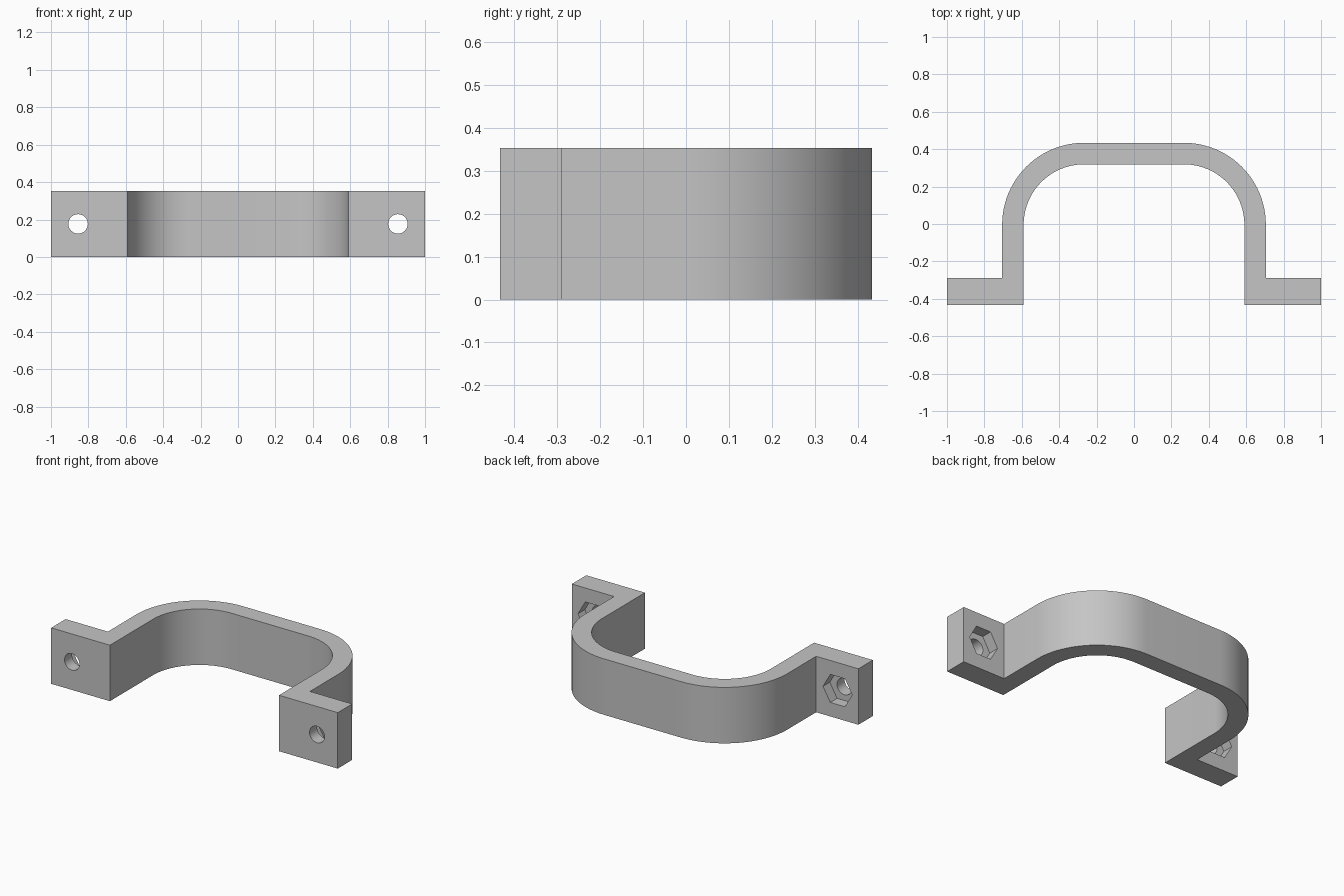
import bpy, bmesh
from math import sin, cos, pi

HEIGHT = 0.353          # width of the strap
FRONT, BACK = -0.434, 0.434
FOOT_BACK = -0.29       # rear face of the mounting feet
OUTER, INNER = 0.438, 0.323   # bend radii
BEND_X, BEND_Y = 0.267, BACK - OUTER
HOLE_X = 0.855
STEPS = 24

cube = bpy.data.objects.get("Cube")
if cube:
    bpy.data.objects.remove(cube, do_unlink=True)

grey = bpy.data.materials.new("light grey")
grey.use_nodes = True
colour = (0.56, 0.56, 0.56, 1)
grey.diffuse_color = colour
grey.node_tree.nodes["Principled BSDF"].inputs["Base Color"].default_value = colour


def bend(radius):
    """Quarter bend from the straight leg to the crossbar, on the +x side."""
    angles = [i * pi / 2 / STEPS for i in range(STEPS + 1)]
    return [(BEND_X + radius * cos(a), BEND_Y + radius * sin(a)) for a in angles]


def mirrored(points):
    return [(-x, y) for x, y in reversed(points)]


def prism(name, points, to_3d, offset):
    """Extrude a flat outline into a closed solid."""
    bm = bmesh.new()
    face = bm.faces.new([bm.verts.new(to_3d(*p)) for p in points])
    result = bmesh.ops.extrude_face_region(bm, geom=[face])
    verts = [v for v in result["geom"] if isinstance(v, bmesh.types.BMVert)]
    bmesh.ops.translate(bm, vec=offset, verts=verts)
    bmesh.ops.recalc_face_normals(bm, faces=bm.faces)
    mesh = bpy.data.meshes.new(name)
    bm.to_mesh(mesh)
    bm.free()
    mesh.materials.append(grey)
    obj = bpy.data.objects.new(name, mesh)
    bpy.context.collection.objects.link(obj)
    return obj


def cutter(name, x, radius, sides, start, end):
    """Polygonal bore running along y through a foot."""
    ring = [(x + radius * cos(2 * pi * i / sides),
             HEIGHT / 2 + radius * sin(2 * pi * i / sides)) for i in range(sides)]
    obj = prism(name, ring, lambda px, pz: (px, start, pz), (0, end - start, 0))
    obj.hide_render = True
    return obj


# Handle: feet, legs, bends and crossbar in one outline
leg_out, leg_in = BEND_X + OUTER, BEND_X + INNER
outer = [(leg_in, FRONT), (1, FRONT), (1, FOOT_BACK), (leg_out, FOOT_BACK)] + bend(OUTER)
inner = [(leg_in, BEND_Y)] + bend(INNER)[1:]
outline = outer + mirrored(outer) + list(reversed(mirrored(inner))) + list(reversed(inner))
handle = prism("handle", outline, lambda x, y: (x, y, 0), (0, 0, HEIGHT))

# Screw holes and hexagonal nut pockets in both feet
cutters = []
for side, sign in (("left", 1), ("right", -1)):
    x = sign * HOLE_X
    cutters.append(cutter(side + "_screw_hole", x, 0.052, 32, FRONT - 0.1, FOOT_BACK + 0.1))
    cutters.append(cutter(side + "_nut_pocket", x, 0.102, 6, FOOT_BACK - 0.068, FOOT_BACK + 0.05))

bpy.ops.object.select_all(action="DESELECT")
handle.select_set(True)
bpy.context.view_layer.objects.active = handle
for c in cutters:
    mod = handle.modifiers.new(c.name, "BOOLEAN")
    mod.operation, mod.solver, mod.object = "DIFFERENCE", "EXACT", c
    bpy.ops.object.modifier_apply(modifier=mod.name)
for c in cutters:
    bpy.data.objects.remove(c, do_unlink=True)

bpy.ops.object.shade_smooth_by_angle(angle=pi / 6)
